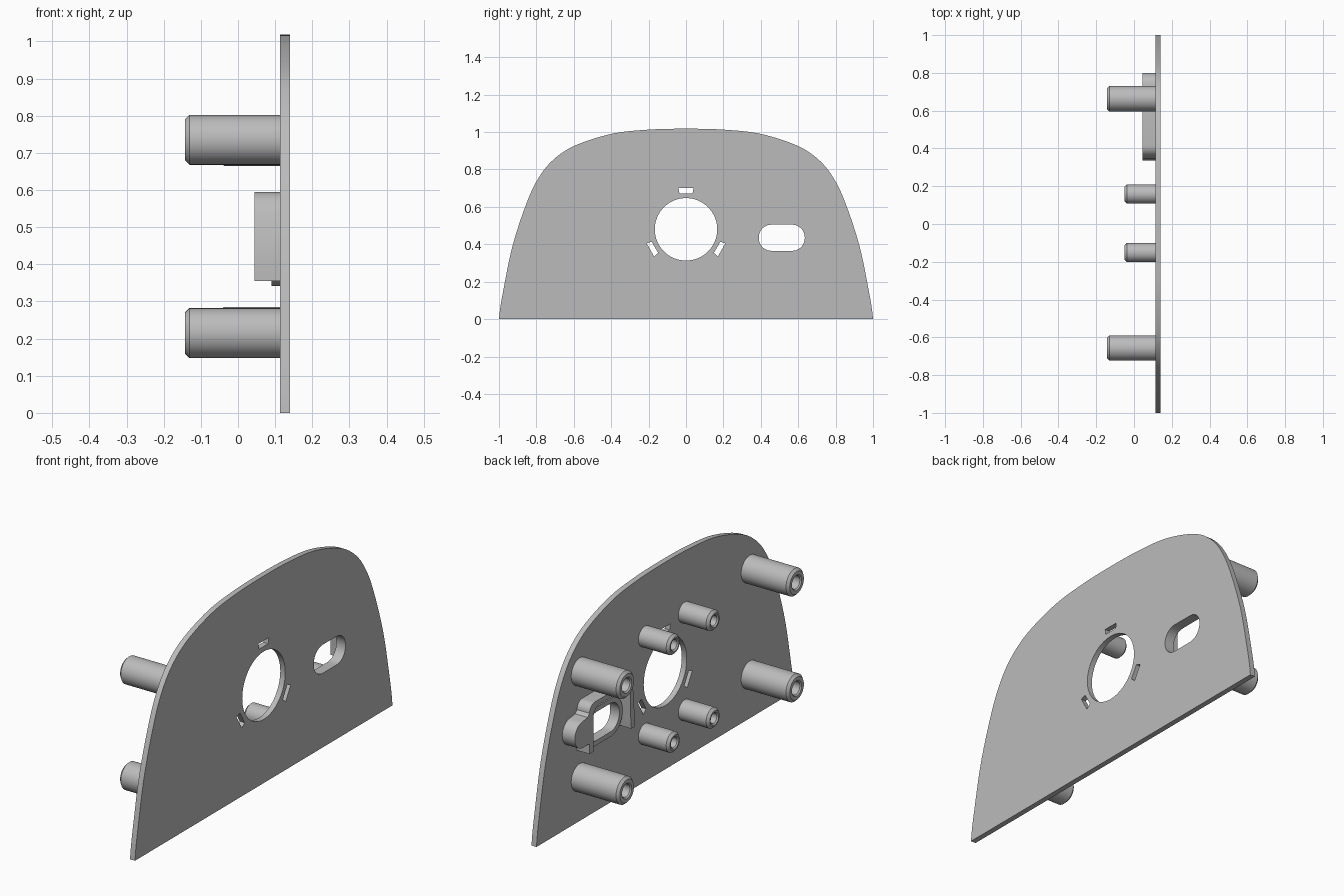
import bpy, bmesh
from math import cos, sin, pi, radians
from mathutils import Vector, Matrix

cube = bpy.data.objects.get("Cube")
if cube:
    bpy.data.objects.remove(cube, do_unlink=True)

grey = bpy.data.materials.new("light_grey")
grey.use_nodes = True
grey.diffuse_color = (0.5, 0.5, 0.5, 1)
grey.node_tree.nodes["Principled BSDF"].inputs["Base Color"].default_value = (0.5, 0.5, 0.5, 1)

BACK, FACE = 0.113, 0.14          # the two sides of the plate along x
# Local x, y, z become world y, z, x
SIDEWAYS = Matrix(((0, 0, 1, 0), (1, 0, 0, 0), (0, 1, 0, 0), (0, 0, 0, 1)))


def finish(name, bm):
    bmesh.ops.remove_doubles(bm, verts=bm.verts, dist=0.0001)
    bmesh.ops.recalc_face_normals(bm, faces=bm.faces)
    mesh = bpy.data.meshes.new(name)
    bm.to_mesh(mesh)
    bm.free()
    mesh.materials.clear()
    mesh.materials.append(grey)
    obj = bpy.data.objects.new(name, mesh)
    bpy.context.collection.objects.link(obj)
    bpy.ops.object.select_all(action="DESELECT")
    obj.select_set(True)
    bpy.context.view_layer.objects.active = obj
    bpy.ops.object.shade_smooth_by_angle(angle=radians(30))
    return obj


def slab(name, loops, x0, x1):
    """Extrude a (y, z) outline, with holes, from x0 to x1."""
    curve = bpy.data.curves.new(name + "_outline", "CURVE")
    curve.dimensions = "2D"
    curve.fill_mode = "BOTH"
    curve.extrude = (x1 - x0) / 2
    for loop in loops:
        spline = curve.splines.new("POLY")
        spline.points.add(len(loop) - 1)
        for point, (y, z) in zip(spline.points, loop):
            point.co = (y, z, 0, 1)
        spline.use_cyclic_u = True
    helper = bpy.data.objects.new(name + "_outline", curve)
    bpy.context.collection.objects.link(helper)
    bpy.context.view_layer.update()
    mesh = helper.evaluated_get(bpy.context.evaluated_depsgraph_get()).to_mesh()
    bm = bmesh.new()
    bm.from_mesh(mesh)
    bpy.data.objects.remove(helper, do_unlink=True)
    bm.transform(Matrix.Translation(((x0 + x1) / 2, 0, 0)) @ SIDEWAYS)
    return finish(name, bm)


def arc(y, z, r, start, end, n=16):
    angles = [radians(start + (end - start) * i / n) for i in range(n + 1)]
    return [(y + r * cos(a), z + r * sin(a)) for a in angles]


def rounded_slot(y, z, half_w, half_h, r):
    loop = []
    for sy, sz, a in ((1, 1, 0), (-1, 1, 90), (-1, -1, 180), (1, -1, 270)):
        loop += arc(y + sy * (half_w - r), z + sz * (half_h - r), r, a, a + 90, 10)
    return loop


def smooth_path(pts, n=8):
    """Catmull-Rom curve through the inner points."""
    out = []
    for a, b, c, d in zip(pts, pts[1:], pts[2:], pts[3:]):
        a, b, c, d = map(Vector, (a, b, c, d))
        for i in range(n):
            t = i / n
            out.append(tuple(0.5 * (2 * b + (c - a) * t + (2 * a - 5 * b + 4 * c - d) * t * t
                                    + (3 * b - a - 3 * c + d) * t ** 3)))
    return out


def post(name, y, z, tip, r, bore):
    """Hollow chamfered standoff, lathed around the x axis."""
    c = 0.012
    profile = [(BACK, r), (tip + c, r), (tip, r - c), (tip, bore + c / 2),
               (tip + c / 2, bore), (BACK - 0.02, bore), (BACK - 0.02, 0)]
    bm = bmesh.new()
    verts = [bm.verts.new((x, rad, 0)) for x, rad in profile]
    edges = [bm.edges.new(pair) for pair in zip(verts, verts[1:])]
    bmesh.ops.spin(bm, geom=verts + edges, cent=(0, 0, 0), axis=(1, 0, 0),
                   angle=2 * pi, steps=40)
    bm.transform(Matrix.Translation((0, y, z)))
    return finish(name, bm)


# Domed plate with a round opening, three key slots and an oblong window
half = [(1, -0.2), (1, 0), (0.968, 0.2), (0.925, 0.4), (0.86, 0.6), (0.8, 0.735),
        (0.72, 0.842), (0.6, 0.925), (0.4, 0.99), (0.2, 1.013), (0, 1.018), (-0.2, 1.013)]
right_half = smooth_path(half)
left_half = [(-y, z) for y, z in reversed(right_half)]
outline = right_half + [(0, 1.018)] + left_half

HOLE_Z = 0.48
holes = [arc(0, HOLE_Z, 0.167, 0, 354.375, 63), rounded_slot(0.512, 0.435, 0.123, 0.07, 0.068)]
for angle in (90, 210, 330):
    a = radians(angle)
    out, side = Vector((cos(a), sin(a))), Vector((-sin(a), cos(a)))
    corners = ((0.192, -0.035), (0.192, 0.035), (0.22, 0.04), (0.22, -0.04))
    holes.append([tuple(Vector((0, HOLE_Z)) + out * u + side * v) for u, v in corners])
slab("plate", [outline] + holes, BACK, FACE)

# Raised rim behind the oblong window
slab("window_rim", [rounded_slot(0.512, 0.435, 0.147, 0.094, 0.09),
                    rounded_slot(0.512, 0.435, 0.123, 0.07, 0.068)], 0.09, BACK)

# Bracket arching over the window, with a rounded lobe at one side
bracket = [(0.335, 0.355), (0.36, 0.355), (0.365, 0.41)]
bracket += arc(0.415, 0.52, 0.05, 180, 90, 8) + arc(0.605, 0.52, 0.05, 90, 0, 8)
bracket += [(0.655, 0.355), (0.685, 0.355), (0.685, 0.405)]
bracket += arc(0.735, 0.47, 0.065, -90, 90, 16)
bracket += [(0.70, 0.54), (0.685, 0.555)]
bracket += arc(0.645, 0.555, 0.04, 10, 90, 8) + arc(0.415, 0.535, 0.06, 90, 150, 8)
bracket += [(0.345, 0.535), (0.335, 0.41)]
slab("window_bracket", [bracket], 0.045, BACK)

# Four long outer posts and four short inner posts
for side, s in (("left", 1), ("right", -1)):
    for level, t in (("upper", 1), ("lower", -1)):
        post(f"outer_post_{level}_{side}", 0.0035 + s * 0.66, 0.475 + t * 0.26, -0.143, 0.067, 0.032)
        post(f"inner_post_{level}_{side}", 0.0035 + s * 0.155, 0.475 + t * 0.24, -0.05, 0.05, 0.025)
